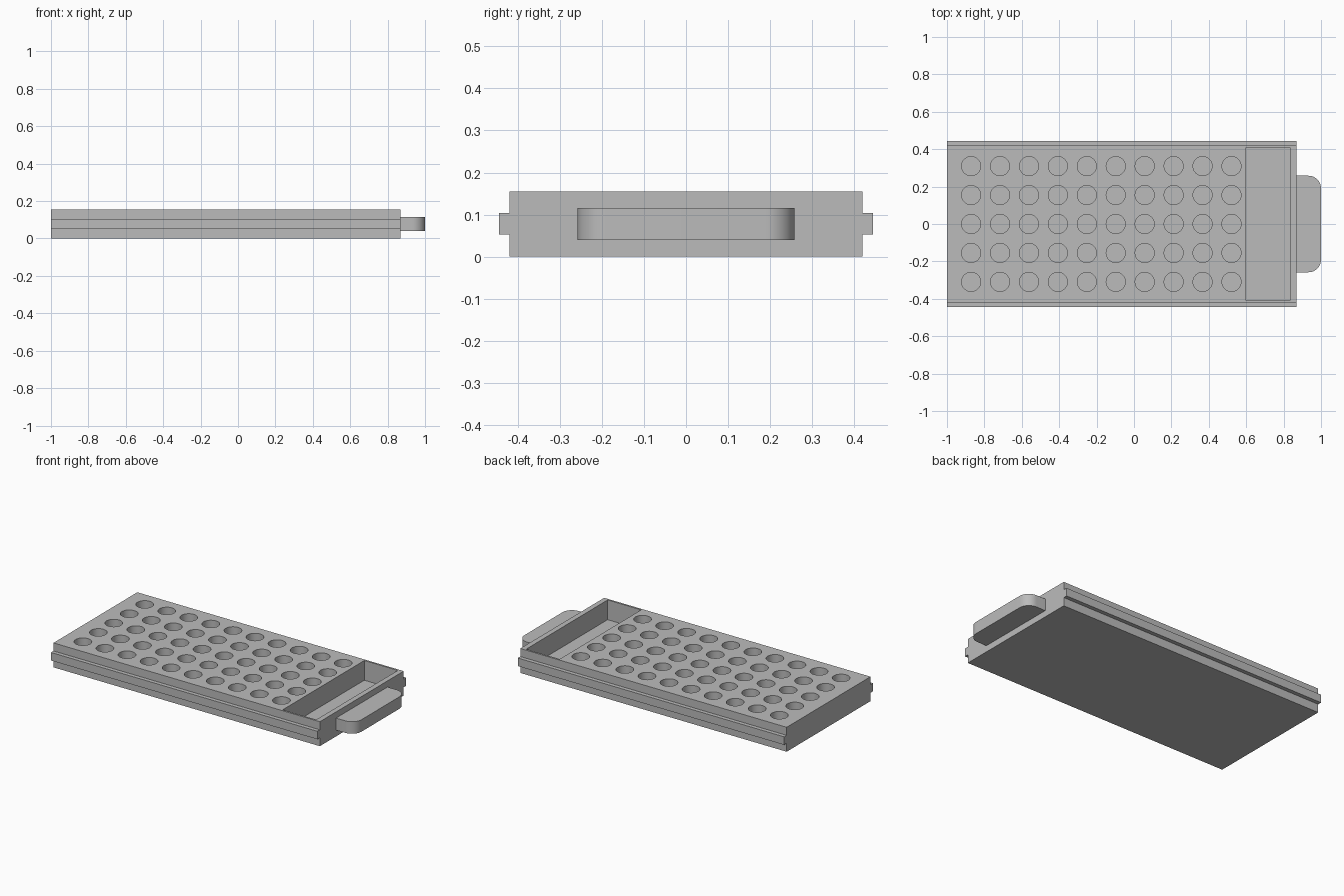
import bpy, bmesh, math
from mathutils import Matrix

cube = bpy.data.objects.get("Cube")
if cube:
    bpy.data.objects.remove(cube, do_unlink=True)

grey = bpy.data.materials.new("plain_grey")
grey.use_nodes = True
COLOUR = (0.5, 0.5, 0.5, 1)
grey.diffuse_color = COLOUR
grey.node_tree.nodes["Principled BSDF"].inputs["Base Color"].default_value = COLOUR

LEFT, RIGHT, TOP = -1.0, 0.868, 0.155
FLOOR = 0.03


def make_object(name, bm):
    bmesh.ops.recalc_face_normals(bm, faces=bm.faces[:])
    mesh = bpy.data.meshes.new(name)
    bm.to_mesh(mesh)
    bm.free()
    mesh.materials.append(grey)
    obj = bpy.data.objects.new(name, mesh)
    bpy.context.collection.objects.link(obj)
    return obj


def add_box(bm, low, high):
    size = [b - a for a, b in zip(low, high)]
    mid = [(a + b) / 2 for a, b in zip(low, high)]
    matrix = Matrix.Translation(mid) @ Matrix.Diagonal((*size, 1))
    bmesh.ops.create_cube(bm, size=1, matrix=matrix)


def prism(name, points, offset):
    bm = bmesh.new()
    face = bm.faces.new([bm.verts.new(p) for p in points])
    result = bmesh.ops.extrude_face_region(bm, geom=[face])
    verts = [v for v in result["geom"] if isinstance(v, bmesh.types.BMVert)]
    bmesh.ops.translate(bm, verts=verts, vec=offset)
    return make_object(name, bm)


# Block with a guide rail along each long side
half = [(0.42, 0), (0.42, 0.053), (0.445, 0.053),
        (0.445, 0.104), (0.42, 0.104), (0.42, TOP)]
section = half + [(-y, z) for y, z in reversed(half)]
block = prism("sample_block", [(LEFT, y, z) for y, z in section],
              (RIGHT - LEFT, 0, 0))

# Grid of round wells and the rectangular tray, cut from above
bm = bmesh.new()
depth = TOP + 0.1 - FLOOR
for col in range(10):
    for row in range(5):
        place = Matrix.Translation((-0.871 + col * 0.1547,
                                    (row - 2) * 0.1547, FLOOR + depth / 2))
        bmesh.ops.create_cone(bm, cap_ends=True, segments=48, radius1=0.051,
                              radius2=0.051, depth=depth, matrix=place)
add_box(bm, (0.6, -0.408, FLOOR), (0.835, 0.408, TOP + 0.1))
cutter = make_object("well_cutter", bm)
cutter.hide_render = True

cut = block.modifiers.new("wells", "BOOLEAN")
cut.operation = "DIFFERENCE"
cut.solver = "EXACT"
cut.object = cutter
bpy.context.view_layer.objects.active = block
block.select_set(True)
bpy.ops.object.modifier_apply(modifier=cut.name)
bpy.data.objects.remove(cutter, do_unlink=True)

# Pull handle with rounded outer corners
RADIUS, WIDTH, STEPS = 0.068, 0.258, 12
corner = [(1 - RADIUS + RADIUS * math.cos(a), WIDTH - RADIUS + RADIUS * math.sin(a))
          for a in (math.pi / 2 * i / STEPS for i in range(STEPS + 1))]
side = corner + [(RIGHT, WIDTH)]
outline = side + [(x, -y) for x, y in reversed(side)]
handle = prism("pull_handle", [(x, y, 0.04) for x, y in outline], (0, 0, 0.076))

# Smooth the round walls, keep the edges crisp
for obj in (block, handle):
    bpy.ops.object.select_all(action="DESELECT")
    obj.select_set(True)
    bpy.context.view_layer.objects.active = obj
    bpy.ops.object.shade_smooth_by_angle(angle=math.radians(30))
